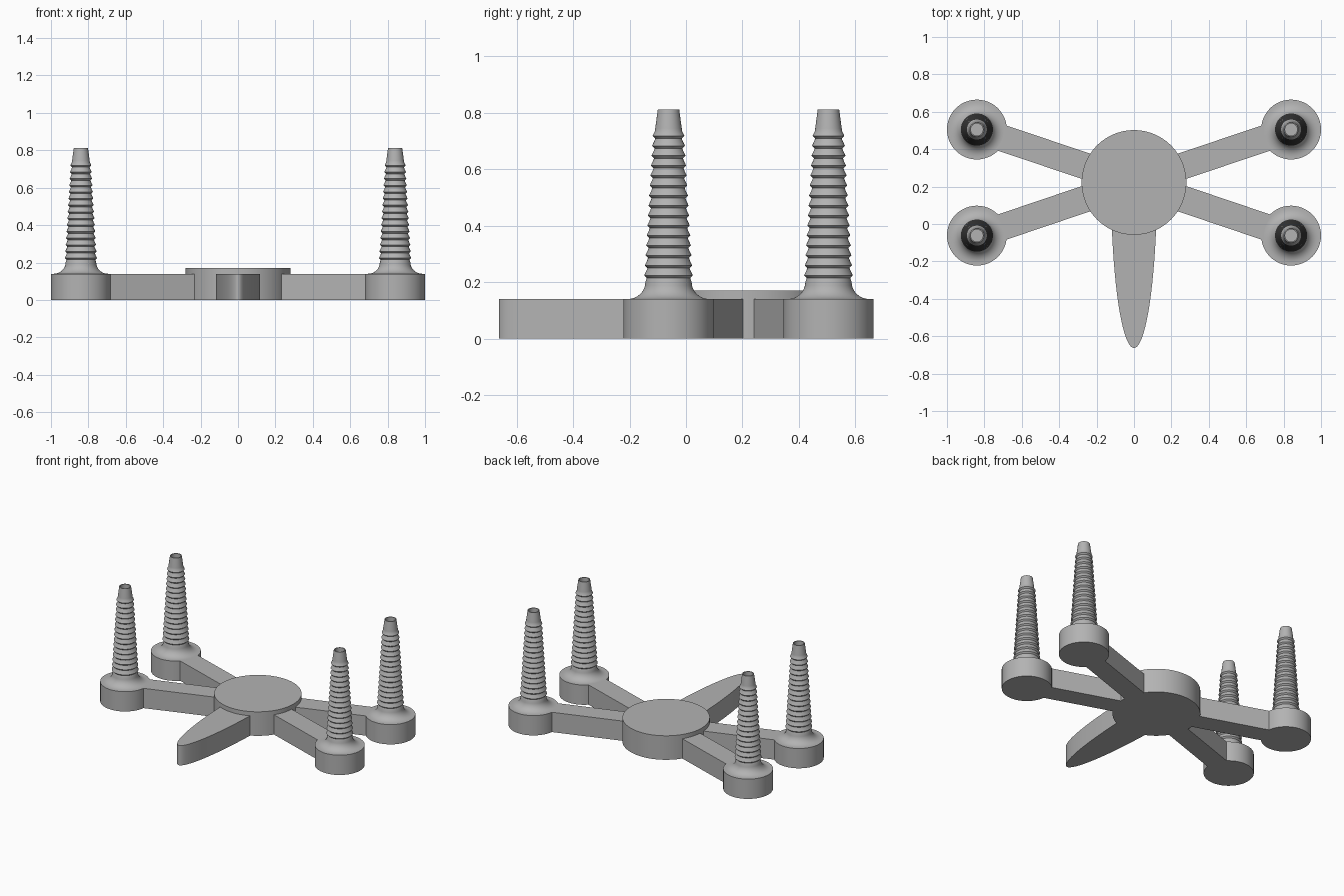
import bpy, bmesh
from math import sin, cos, pi, radians
from mathutils import Vector

old = bpy.data.objects.get("Cube")
if old:
    bpy.data.objects.remove(old, do_unlink=True)

GREY = (0.45, 0.45, 0.45, 1)
grey = bpy.data.materials.new("plain grey")
grey.use_nodes = True
grey.diffuse_color = GREY
grey.node_tree.nodes["Principled BSDF"].inputs["Base Color"].default_value = GREY

HUB = Vector((0, 0.222))
HUB_R, POD_R = 0.28, 0.16
HUB_H, ARM_H = 0.17, 0.14


def finish(name, bm):
    bmesh.ops.recalc_face_normals(bm, faces=bm.faces)
    mesh = bpy.data.meshes.new(name)
    bm.to_mesh(mesh)
    bm.free()
    mesh.materials.append(grey)
    obj = bpy.data.objects.new(name, mesh)
    bpy.context.collection.objects.link(obj)
    bpy.ops.object.select_all(action='DESELECT')
    obj.select_set(True)
    bpy.context.view_layer.objects.active = obj
    bpy.ops.object.shade_smooth_by_angle(angle=radians(28))
    return obj


def prism(name, outline, height):
    """Extrude a flat outline up from the ground."""
    bm = bmesh.new()
    face = bm.faces.new([bm.verts.new((x, y, 0)) for x, y in outline])
    top = bmesh.ops.extrude_face_region(bm, geom=[face])["geom"]
    verts = [v for v in top if isinstance(v, bmesh.types.BMVert)]
    bmesh.ops.translate(bm, verts=verts, vec=(0, 0, height))
    return finish(name, bm)


def lathe(name, profile, centre, steps=48):
    """Spin a radius/height profile around a vertical axis."""
    bm = bmesh.new()
    verts = [bm.verts.new((r, 0, z)) for r, z in profile]
    edges = [bm.edges.new(pair) for pair in zip(verts, verts[1:])]
    bmesh.ops.spin(bm, geom=verts + edges, cent=(0, 0, 0), axis=(0, 0, 1),
                   angle=2 * pi, steps=steps)
    bmesh.ops.remove_doubles(bm, verts=bm.verts, dist=0.0002)
    obj = finish(name, bm)
    obj.location = (centre.x, centre.y, 0)
    return obj


def circle(centre, radius, n=96):
    return [(centre.x + radius * cos(2 * pi * i / n),
             centre.y + radius * sin(2 * pi * i / n)) for i in range(n)]


# Ribbed post: pod wall, concave fillet, ribs, tapered neck, hollow top
profile = [(0, 0), (POD_R, 0), (POD_R, ARM_H), (0.145, ARM_H)]
for i in range(1, 9):
    a = pi / 2 * i / 8
    profile.append((0.145 - 0.063 * sin(a), ARM_H + 0.06 * (1 - cos(a))))
RIBS, LOW, HIGH = 15, 0.215, 0.745
pitch = (HIGH - LOW) / RIBS
for i in range(RIBS):
    z = LOW + i * pitch
    lip = 0.086 - 0.03 * i / (RIBS - 1)
    profile += [(lip - 0.009, z), (lip, z + 0.009), (lip - 0.003, z + 0.016),
                (lip - 0.008, z + 0.026)]
profile += [(0.047, HIGH), (0.038, 0.812), (0.032, 0.812), (0.032, 0.74), (0, 0.74)]

# Central hub
prism("hub", circle(HUB, HUB_R), HUB_H)

# Four arms with their posts
for side, x in (("left", 0.84), ("right", -0.84)):
    for place, y in (("rear", 0.505), ("front", -0.062)):
        centre = Vector((x, y))
        along = (centre - HUB).normalized()
        across = Vector((-along.y, along.x)) * 0.071
        start, end = HUB + along * 0.2, centre - along * 0.08
        outline = [start - across, end - across, end + across, start + across]
        prism(f"{place}_{side}_arm", outline, ARM_H)
        lathe(f"{place}_{side}_ribbed_post", profile, centre)

# Tapered front blade: half of a long ellipse
blade = [(0.123 * cos(pi * i / 48), HUB.y - 0.885 * sin(pi * i / 48)) for i in range(49)]
prism("front_blade", blade, ARM_H)
